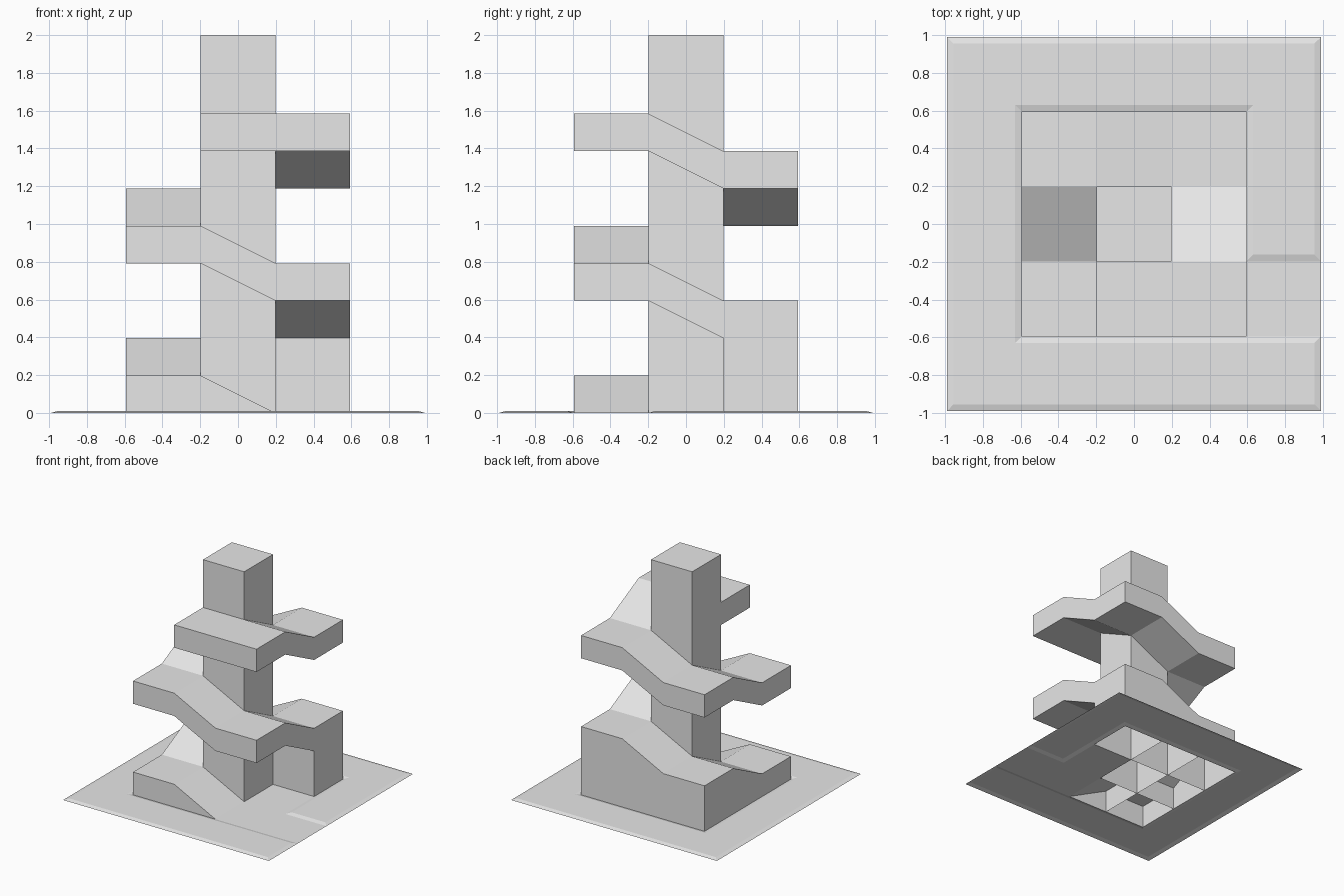
import bpy
import bmesh
from mathutils import Vector

cube = bpy.data.objects.get("Cube")
if cube:
    bpy.data.objects.remove(cube, do_unlink=True)

U = 0.198          # height of one level
C = 2 * U          # width of one cell
EDGE = 5 * U       # half width of the ground
RIM = 0.036        # bevel width
LIP = 0.01         # bevel height
SOLID_STEPS = 6    # steps that stand on the ground

# One plain grey for everything
grey = bpy.data.materials.new("light_grey")
grey.use_nodes = True
colour = (0.8, 0.8, 0.8, 1)
grey.diffuse_color = colour
grey.node_tree.nodes["Principled BSDF"].inputs["Base Color"].default_value = colour


def add_object(name, bm):
    mesh = bpy.data.meshes.new(name)
    bm.to_mesh(mesh)
    bm.free()
    mesh.materials.append(grey)
    obj = bpy.data.objects.new(name, mesh)
    bpy.context.collection.objects.link(obj)


def flat_face(bm, points):
    face = bm.faces.new([bm.verts.new((x, y, 0)) for x, y in points])
    face.normal_update()
    if face.normal.z < 0:
        face.normal_flip()
    return face


def raise_bevel(bm, face):
    bmesh.ops.inset_region(bm, faces=[face], thickness=RIM, depth=0,
                           use_boundary=True, use_even_offset=True)
    for v in face.verts:
        v.co.z += LIP


def prism(bm, cell, top, bottom, has_floor):
    """Four-sided block whose top and bottom heights follow the corner."""
    corners = [Vector(c) / 2 for c in ((-1, -1), (1, -1), (1, 1), (-1, 1))]
    low, high = [], []
    for c in corners:
        x, y = (Vector(cell) + c) * C
        low.append(bm.verts.new((x, y, bottom(c))))
        high.append(bm.verts.new((x, y, top(c))))
    cap = bm.faces.new(high)
    for i in range(4):
        j = (i + 1) % 4
        bm.faces.new((low[i], low[j], high[j], high[i]))
    if has_floor:
        bm.faces.new(low[::-1])
    return cap


# Ground: a thin raised plate around the footprint, with an entrance gap
h, q = 1.5 * C, 0.5 * C
bm = bmesh.new()
plate = flat_face(bm, [(EDGE, -q), (EDGE, EDGE), (-EDGE, EDGE), (-EDGE, -EDGE),
                       (EDGE, -EDGE), (EDGE, -h), (-h, -h), (-h, h), (h, h), (h, -q)])
raise_bevel(bm, plate)
add_object("ground_plate", bm)

# Low floor of the entrance path and the space under the first bridge
bm = bmesh.new()
flat_face(bm, [(q, -h), (EDGE, -h), (EDGE, -q), (h, -q), (h, q), (q, q)])
add_object("entrance_floor", bm)

# Central column, open below, with a bevelled cap
bm = bmesh.new()
cap = prism(bm, (0, 0), lambda c: 2 - LIP, lambda c: 0, False)
raise_bevel(bm, cap)
add_object("column", bm)

# Spiral: ramps on the sides, landings on the corners
ring = [(0, -1), (-1, -1), (-1, 0), (-1, 1), (0, 1), (1, 1), (1, 0), (1, -1)]
last = 2 * len(ring)
for step in range(last + 1):
    cell = ring[step % len(ring)]
    ahead = Vector(ring[(step + 1) % len(ring)]) - Vector(cell)
    is_ramp = step % 2 == 0 and step < last
    level = (step + 1) // 2

    def top(c):
        return U * (level + (0.5 + c.dot(ahead) if is_ramp else 0))

    solid = step < SOLID_STEPS

    def bottom(c):
        return 0 if solid else top(c) - U

    bm = bmesh.new()
    prism(bm, cell, top, bottom, not solid)
    bmesh.ops.remove_doubles(bm, verts=bm.verts[:], dist=1e-5)
    add_object(f"{'ramp' if is_ramp else 'landing'}_{step}", bm)
